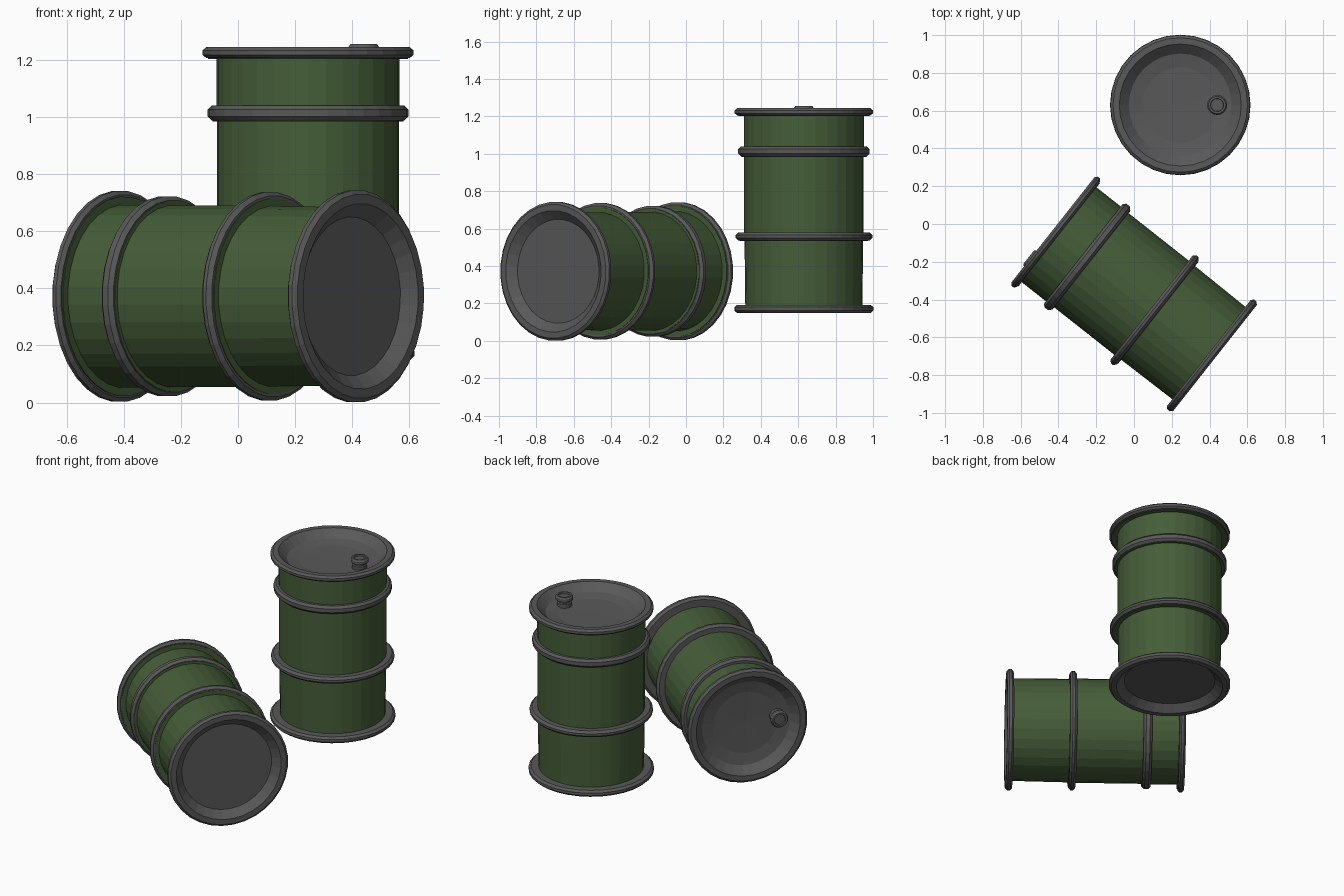
import bpy, bmesh
from math import sin, cos, pi, radians
from mathutils import Matrix, Vector

if "Cube" in bpy.data.objects:
    bpy.data.objects.remove(bpy.data.objects["Cube"])

SIDES = 32


def material(name, rgb):
    m = bpy.data.materials.new(name)
    m.diffuse_color = (*rgb, 1)
    m.use_nodes = True
    m.node_tree.nodes["Principled BSDF"].inputs["Base Color"].default_value = m.diffuse_color
    return m


green = material("green_paint", (0.06, 0.11, 0.04))
grey = material("dark_steel", (0.1, 0.1, 0.1))


def lathe(name, profile, mat, place, sides=SIDES, closed=False):
    """Revolve (radius, height) points around local z; radius 0 becomes a pole."""
    bm = bmesh.new()
    rings = []
    for r, z in profile:
        n = sides if r > 0 else 1
        rings.append([bm.verts.new((r * cos(2 * pi * i / sides), r * sin(2 * pi * i / sides), z))
                      for i in range(n)])
    pairs = list(zip(rings, rings[1:]))
    if closed:
        pairs.append((rings[-1], rings[0]))
    for a, b in pairs:
        for i in range(sides):
            j = (i + 1) % sides
            quad = [a[i % len(a)], a[j % len(a)], b[j % len(b)], b[i % len(b)]]
            bm.faces.new(list(dict.fromkeys(quad)))
    bmesh.ops.recalc_face_normals(bm, faces=bm.faces[:])
    mesh = bpy.data.meshes.new(name)
    bm.to_mesh(mesh)
    bm.free()
    mesh.materials.append(mat)
    obj = bpy.data.objects.new(name, mesh)
    bpy.context.collection.objects.link(obj)
    obj.matrix_world = place
    return obj


def hoop(name, r, z, h, place):
    """Bevelled steel hoop, h tall and centred on z."""
    c = 0.014
    lathe(name, [(0.315, z - h / 2), (r - c, z - h / 2), (r, z - h / 2 + c),
                 (r, z + h / 2 - c), (r - c, z + h / 2), (0.315, z + h / 2)],
          grey, place, closed=True)


def barrel(tag, place):
    # green wall, stepping out under each hoop
    lathe(tag + "_body", [
        (0.313, 0.03),
        (0.317, 0.384), (0.343, 0.384), (0.343, 0.40), (0.319, 0.40),
        (0.319, 0.834), (0.334, 0.834), (0.334, 0.85), (0.321, 0.85),
        (0.321, 1.052), (0.35, 1.052), (0.35, 1.07)], green, place)
    # ribs
    hoop(tag + "_lower_rib", 0.366, 0.408, 0.042, place)
    hoop(tag + "_upper_rib", 0.351, 0.863, 0.052, place)
    # bottom rim and recessed base
    lathe(tag + "_base", [(0.31, 0.042), (0.358, 0.042), (0.372, 0.03), (0.372, 0.013),
                          (0.358, 0), (0.325, 0), (0.278, 0.042), (0, 0.042)], grey, place)
    # top rim and dished lid
    lathe(tag + "_lid", [(0.345, 1.056), (0.356, 1.056), (0.37, 1.067), (0.37, 1.082),
                         (0.356, 1.094), (0.323, 1.094), (0.272, 1.048), (0.2, 1.036),
                         (0, 1.032)], grey, place)
    # filler cap
    lathe(tag + "_filler_cap", [(0.045, 1.03), (0.045, 1.06), (0.038, 1.064), (0.038, 1.072),
                                (0.053, 1.078), (0.053, 1.095), (0.046, 1.105),
                                (0.035, 1.105), (0.033, 1.095), (0, 1.095)],
          grey, place @ Matrix.Translation((0.195, 0, 0)), sides=16)


# standing barrel
barrel("standing_barrel", Matrix.Translation((0.245, 0.63, 0.15)))

# lying barrel: lid faces back left
axis = Vector((-0.785, 0.62, 0)).normalized()
side = Vector((axis.y, -axis.x, 0)) * -1
basis = Matrix((side, Vector((0, 0, 1)), axis)).transposed().to_4x4()
barrel("lying_barrel", Matrix.Translation((0, -0.37, 0.372)) @ basis
       @ Matrix.Rotation(radians(6), 4, 'Z') @ Matrix.Translation((0, 0, -0.547)))
